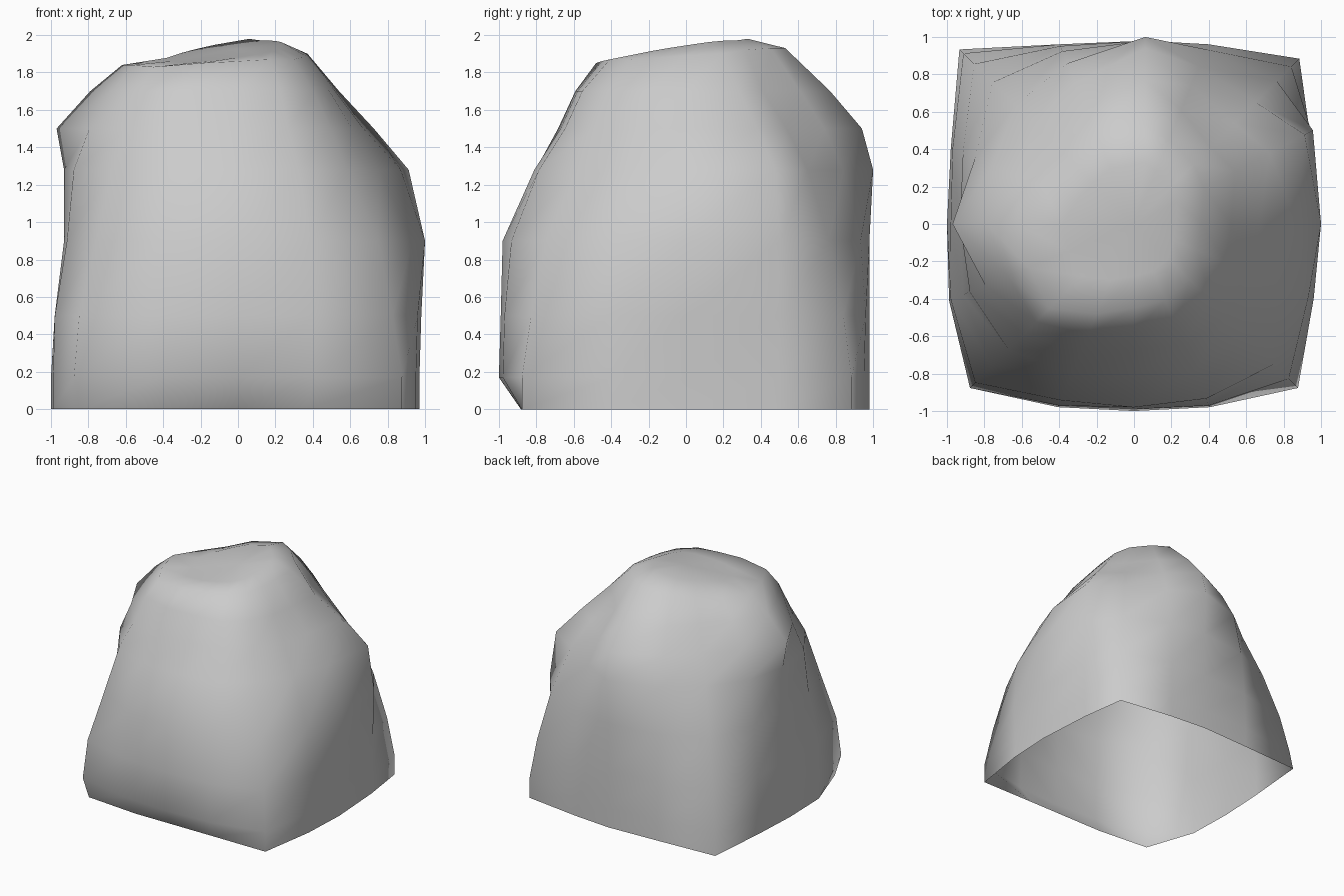
import bpy, bmesh
from math import cos, sin, tau

# Rock contours: height -> radius in 16 directions, counter-clockwise from +x
rings = {
    0.00: (.97, 1.06, 1.25, 1.03, .98, 1.04, 1.32, 1.06, 1.0, 1.07, 1.19, .955, .88, .95, 1.24, 1.03),
    0.17: (.97, 1.06, 1.25, 1.03, .98, 1.04, 1.29, 1.06, 1.0, 1.07, 1.24, 1.06, 1.0, 1.06, 1.24, 1.03),
    0.50: (.98, 1.07, 1.19, 1.04, .98, 1.03, 1.21, 1.05, .98, 1.06, 1.20, 1.05, .99, 1.05, 1.17, 1.04),
    0.90: (1.0, 1.08, 1.08, 1.01, .98, 1.0, 1.07, .99, .93, .99, 1.07, 1.02, .98, 1.01, 1.06, 1.01),
    1.28: (.87, 1.03, .92, .91, 1.0, .93, .90, .92, .93, .95, .95, .87, .81, .85, .82, .82),
    1.50: (.67, .82, .76, .80, .94, .82, .75, .82, .97, .86, .83, .74, .67, .70, .70, .66),
    1.70: (.52, .61, .58, .66, .77, .68, .62, .67, .79, .73, .74, .64, .58, .60, .57, .53),
}
# Edge of the crown: radius and height in the same directions
rim = (.36, .42, .45, .49, .53, .52, .50, .53, .62, .61, .64, .52, .45, .44, .42, .37)
rim_z = (1.89, 1.90, 1.92, 1.93, 1.93, 1.89, 1.85, 1.84, 1.84, 1.84, 1.83, 1.85, 1.86, 1.87, 1.87, 1.88)
N = 16

bm = bmesh.new()


def ring(radii, height):
    verts = []
    for i, r in enumerate(radii):
        a = tau * i / N + (.09 if i == 1 else 0)    # follow the back right ridge
        x, y = r * cos(a), r * sin(a)
        if i == 4:                                   # back ridge
            x = .06
        verts.append(bm.verts.new((x, y, height(i, x, y))))
    return verts


# Sides, then the tilted crown that peaks towards the back
loops = [ring(r, lambda i, x, y, z=z: z) for z, r in rings.items()]
loops.append(ring(rim, lambda i, x, y: rim_z[i]))
loops.append(ring([r * .62 for r in rim], lambda i, x, y: min(1.92 + .11 * x + .14 * y, 1.98)))
for low, high in zip(loops, loops[1:]):
    for i in range(N):
        j = (i + 1) % N
        bm.faces.new((low[i], low[j], high[j], high[i]))
loops[-1][4].co.z = 1.98
centre = bm.verts.new((0, 0, 1.925))
for i in range(N):
    bm.faces.new((loops[-1][i], loops[-1][(i + 1) % N], centre))

# Open underside, smooth surface
for f in bm.faces:
    f.smooth = True
mesh = bpy.data.meshes.new("rock")
bm.to_mesh(mesh)
bm.free()
bpy.context.collection.objects.link(bpy.data.objects.new("rock", mesh))
